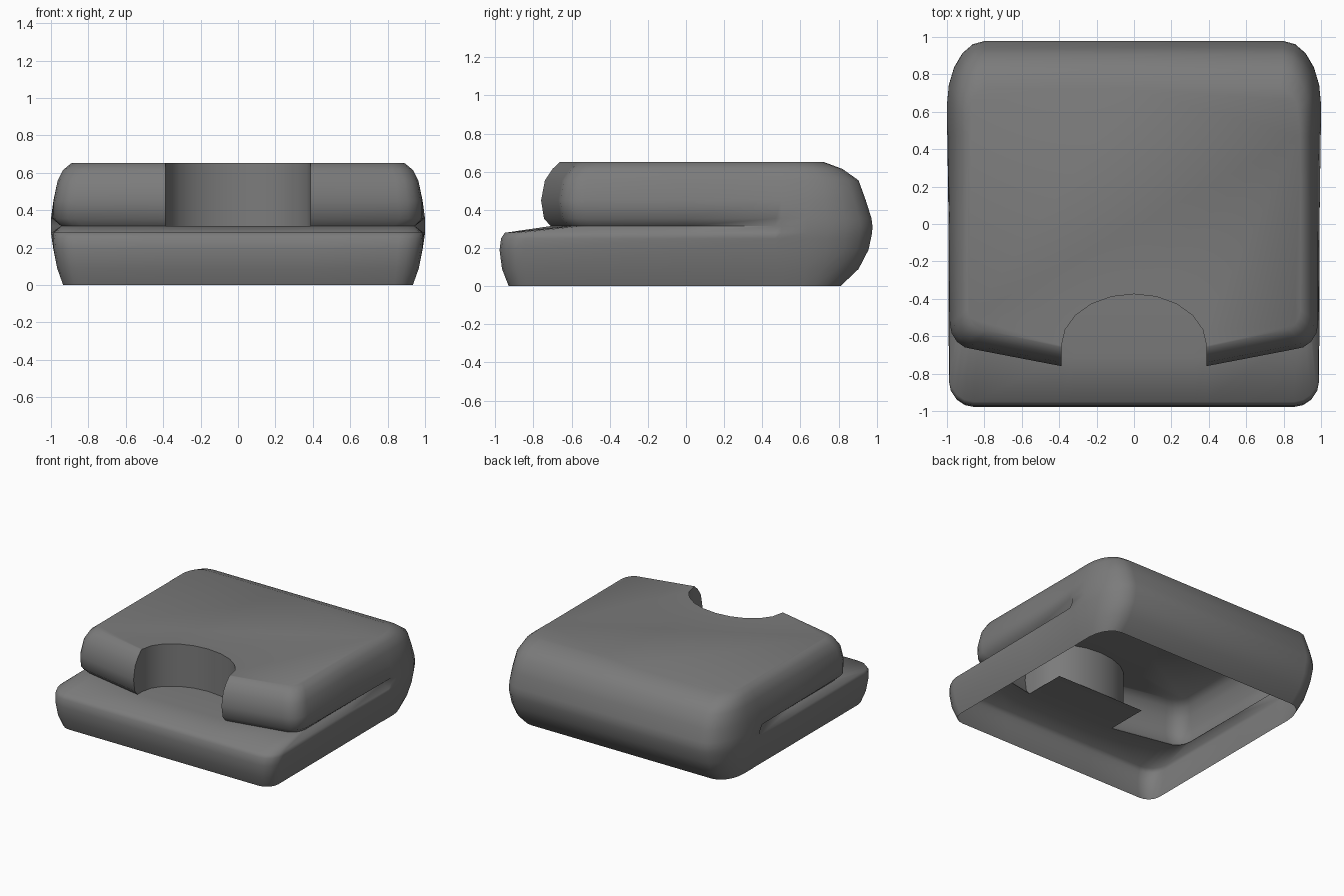
import bpy, bmesh
from math import sin, cos, pi

if "Cube" in bpy.data.objects:
    bpy.data.objects.remove(bpy.data.objects["Cube"])

NOTCH = 0.387       # half width of the notch in the upper flap
SPLIT = 0.47        # y where the side groove ends


def corner(cx, cy, rx, ry, a0, a1, n):
    """Points on a quarter ellipse."""
    return [(cx + rx * cos(a0 + (a1 - a0) * i / n), cy + ry * sin(a0 + (a1 - a0) * i / n))
            for i in range(n + 1)]


def ring(kind, z, hw, hwb, fy, by, frx, fry, brx, bry):
    """One horizontal outline, counter-clockwise from the front centre."""
    slant = 0.0 if kind == 'plain' else 0.09
    if kind in ('plain', 'floor'):
        half = [(NOTCH * i / 6, fy) for i in range(7)]
    elif kind == 'square':
        half = [(NOTCH * i / 5, -0.375) for i in range(6)] + [(NOTCH, fy)]
    else:
        half = [(NOTCH * sin(i * pi / 10), -0.65 + 0.275 * cos(i * pi / 10)) for i in range(6)]
        half.append((NOTCH, fy))
    half += corner(hw - frx, fy + slant + fry, frx, fry, -pi / 2, 0, 4)
    split_x = hw if hwb - hw > 0.03 else hwb - 0.002
    half += [((hw + split_x) / 2, 0.0), (split_x, SPLIT), (hwb, SPLIT + 0.03)]
    half += corner(hwb - brx, by - bry, brx, bry, 0, pi / 2, 5)
    half.append((0.0, by))
    full = half + [(-x, y) for x, y in reversed(half[1:-1])]
    return [(x, y, z) for x, y in full]


def loft(bm, levels, cap=False):
    rings = [[bm.verts.new(p) for p in ring(*lv)] for lv in levels]
    n = len(rings[0])
    for a, b in zip(rings, rings[1:]):
        for i in range(n):
            j = (i + 1) % n
            bm.faces.new((a[i], a[j], b[j], b[i]))
    if cap:
        bm.faces.new(rings[-1])


bm = bmesh.new()

# lower plate, open underneath, ending in the floor of the fold
loft(bm, [
    ('plain', 0.00, 0.935, 0.935, -0.93, 0.81, 0.10, 0.10, 0.14, 0.20),
    ('plain', 0.09, 0.967, 0.967, -0.965, 0.905, 0.12, 0.12, 0.17, 0.28),
    ('plain', 0.19, 0.985, 0.987, -0.978, 0.957, 0.13, 0.13, 0.19, 0.32),
    ('plain', 0.25, 0.99, 0.996, -0.97, 0.97, 0.13, 0.13, 0.20, 0.33),
    ('plain', 0.28, 0.985, 1.00, -0.95, 0.976, 0.13, 0.13, 0.20, 0.34),
    ('floor', 0.315, 0.945, 1.00, -0.71, 0.978, 0.11, 0.12, 0.20, 0.34),
    ('square', 0.315, 0.945, 1.00, -0.71, 0.978, 0.11, 0.12, 0.20, 0.34),
])

# upper flap with the rounded notch
loft(bm, [
    ('arc', 0.315, 0.945, 1.00, -0.71, 0.978, 0.11, 0.12, 0.20, 0.34),
    ('arc', 0.355, 0.985, 1.00, -0.745, 0.973, 0.12, 0.13, 0.20, 0.34),
    ('arc', 0.45, 0.985, 0.987, -0.76, 0.943, 0.13, 0.14, 0.19, 0.31),
    ('arc', 0.555, 0.965, 0.965, -0.74, 0.905, 0.12, 0.13, 0.17, 0.28),
    ('arc', 0.615, 0.935, 0.935, -0.70, 0.82, 0.11, 0.12, 0.14, 0.22),
    ('arc', 0.652, 0.89, 0.89, -0.66, 0.72, 0.10, 0.11, 0.11, 0.15),
], cap=True)

bmesh.ops.remove_doubles(bm, verts=bm.verts, dist=0.0005)
mesh = bpy.data.meshes.new("folded_clip")
bm.to_mesh(mesh)
bm.free()
clip = bpy.data.objects.new("folded_clip", mesh)
bpy.context.collection.objects.link(clip)

# dark grey finish
dark = bpy.data.materials.new("dark_grey")
dark.diffuse_color = (0.2, 0.2, 0.2, 1.0)
dark.use_nodes = True
dark.node_tree.nodes["Principled BSDF"].inputs["Base Color"].default_value = dark.diffuse_color
mesh.materials.append(dark)

# smooth rolls, crisp notch and groove
bpy.context.view_layer.objects.active = clip
clip.select_set(True)
bpy.ops.object.shade_smooth_by_angle(angle=1.0)
